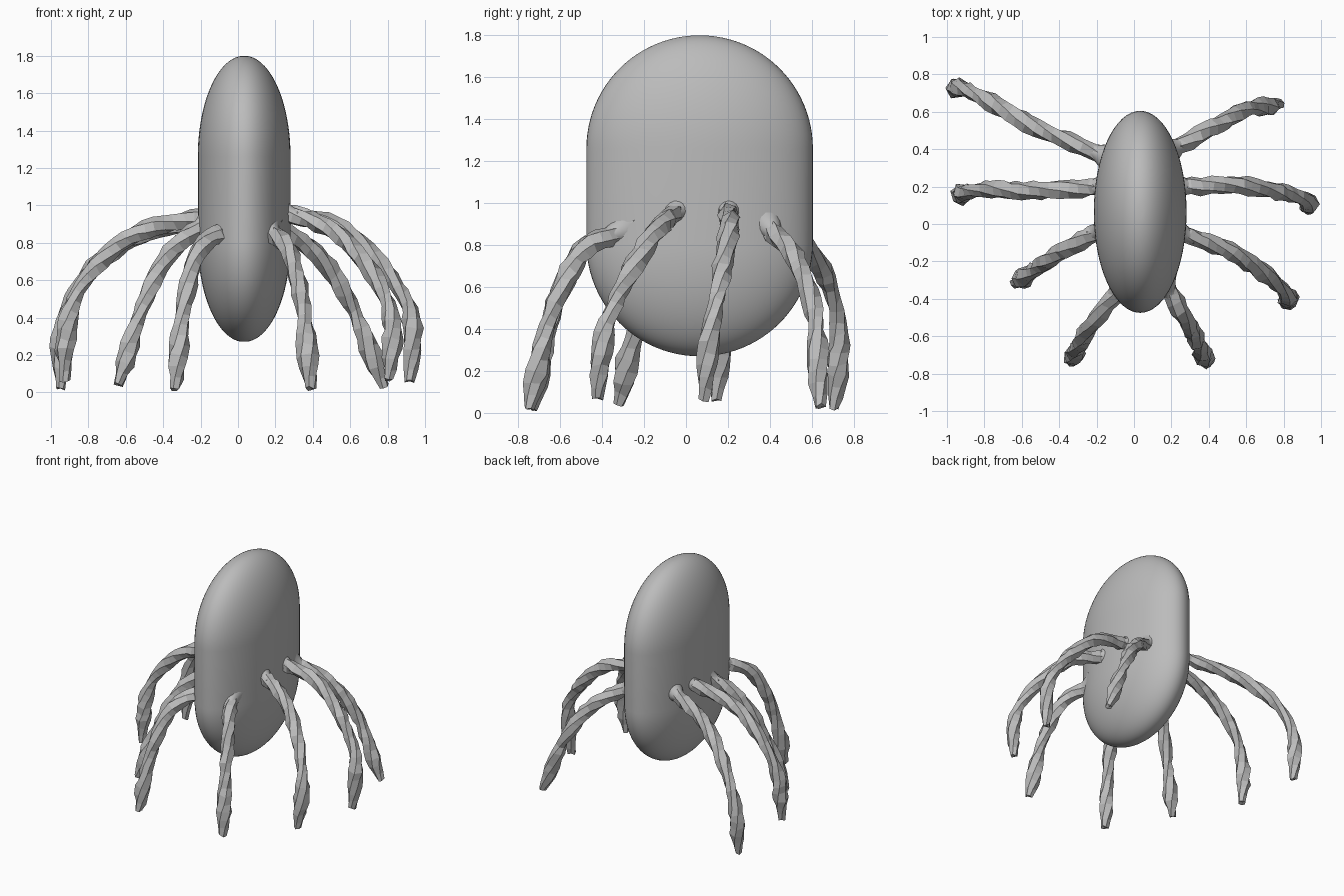
import bpy, bmesh, math, random
from mathutils import Vector

if "Cube" in bpy.data.objects:
    bpy.data.objects.remove(bpy.data.objects["Cube"])

random.seed(4)
grey = bpy.data.materials.new("plain grey")
grey.diffuse_color = (0.5, 0.5, 0.5, 1)
grey.use_nodes = True
grey.node_tree.nodes["Principled BSDF"].inputs["Base Color"].default_value = grey.diffuse_color

CENTRE = Vector((0.033, 0.065, 0))
RX, RY = 0.248, 0.54


def finish(name, bm):
    bmesh.ops.recalc_face_normals(bm, faces=bm.faces)
    me = bpy.data.meshes.new(name)
    bm.to_mesh(me)
    bm.free()
    me.materials.append(grey)
    ob = bpy.data.objects.new(name, me)
    bpy.context.collection.objects.link(ob)
    return ob


def loft(bm, rings):
    """Join vertex rings into a tube and close both ends with fans."""
    n = len(rings[0])
    for a, b in zip(rings, rings[1:]):
        for i in range(n):
            bm.faces.new((a[i], a[(i + 1) % n], b[(i + 1) % n], b[i]))
    for ring in (rings[0], rings[-1]):
        c = bm.verts.new(sum((v.co for v in ring), Vector()) / n)
        for i in range(n):
            bm.faces.new((ring[i], ring[(i + 1) % n], c))


# Body: a flattened capsule, straight between two rounded ends
def make_body():
    bm = bmesh.new()
    rings = []
    for i in range(1, 48):
        a = math.pi * (i / 48 - 0.5)
        z = (0.81 if i <= 24 else 1.26) + 0.54 * math.sin(a)
        for level in ([z, 1.26] if i == 24 else [z]):
            rings.append([bm.verts.new(CENTRE + Vector((RX * math.cos(a) * math.cos(t),
                                                        RY * math.cos(a) * math.sin(t), level)))
                          for t in (math.tau * k / 64 for k in range(64))])
    loft(bm, rings)
    finish("body", bm).data.shade_smooth()


def spline(pts):
    """Smooth path through the points, with even spacing."""
    p = [Vector(q) for q in pts]
    p = [2 * p[0] - p[1]] + p + [2 * p[-1] - p[-2]]
    out = []
    for i in range(1, len(p) - 2):
        a, b, c, d = p[i - 1:i + 3]
        steps = max(3, round((c - b).length / 0.055))
        for s in range(steps):
            t = s / steps
            out.append(0.5 * (2 * b + (c - a) * t + (2 * a - 5 * b + 4 * c - d) * t * t
                              + (3 * b - a - 3 * c + d) * t ** 3))
    return out + [p[-2]]


def tube(bm, path, radii, sides, twist, jitter):
    """Sweep a slightly irregular polygon along a path."""
    rings = []
    normal = Vector((0, 0, 1))
    for i, p in enumerate(path):
        d = (path[min(i + 1, len(path) - 1)] - path[max(i - 1, 0)]).normalized()
        normal = (normal - d * normal.dot(d)).normalized()
        side = d.cross(normal)
        ring = []
        for k in range(sides):
            a = math.tau * k / sides + twist * i
            r = radii[i] * (1 + random.uniform(-jitter, jitter))
            ring.append(bm.verts.new(p + r * (normal * math.cos(a) + side * math.sin(a))
                                     + d * random.uniform(-jitter, jitter) * 0.06))
        rings.append(ring)
    loft(bm, rings)


def thickness(t):
    """Thin at the knee, thick at thigh and shin, tapering to the tip."""
    r = 0.049 - 0.011 * math.exp(-((t - 0.62) / 0.08) ** 2)
    r += 0.006 * math.exp(-((t - 0.83) / 0.1) ** 2)
    return r - 0.023 * max(0, (t - 0.88) / 0.12)


def make_leg(name, pts):
    bm = bmesh.new()
    path = spline(pts)
    n = len(path) - 1
    tube(bm, path, [thickness(i / n) for i in range(n + 1)], 6, 0.22, 0.17)
    finish(name, bm)
    # Hip: smooth flare blending the leg into the body
    bm = bmesh.new()
    d = (path[2] - path[0]).normalized()
    base = [path[0] + d * (0.02 * i - 0.06) for i in range(8)]
    tube(bm, base, [0.036 + 0.075 * (1 - i / 7) ** 2 for i in range(8)], 16, 0, 0)
    finish(name + "_hip", bm).data.shade_smooth()


# Leg paths: hip, thigh, knee, foot
LEGS = {
    "right_leg_1": [(0.17, -0.33, 0.86), (0.27, -0.5, 0.76),
                    (0.345, -0.645, 0.46), (0.39, -0.745, 0.02)],
    "right_leg_2": [(0.25, -0.05, 0.96), (0.52, -0.15, 0.86),
                    (0.74, -0.3, 0.6), (0.825, -0.39, 0.38), (0.81, -0.42, 0.07)],
    "right_leg_3": [(0.25, 0.2, 0.96), (0.57, 0.205, 0.87),
                    (0.82, 0.16, 0.61), (0.93, 0.12, 0.39), (0.92, 0.085, 0.06)],
    "right_leg_4": [(0.21, 0.4, 0.88), (0.42, 0.515, 0.74),
                    (0.6, 0.61, 0.48), (0.78, 0.64, 0.03)],
    "left_leg_1": [(-0.08, -0.35, 0.86), (-0.21, -0.51, 0.76),
                   (-0.29, -0.64, 0.46), (-0.335, -0.735, 0.02)],
    "left_leg_2": [(-0.17, -0.03, 0.91), (-0.36, -0.13, 0.75),
                   (-0.51, -0.23, 0.46), (-0.64, -0.32, 0.04)],
    "left_leg_3": [(-0.18, 0.2, 0.94), (-0.54, 0.18, 0.85),
                   (-0.8, 0.185, 0.63), (-0.91, 0.165, 0.38), (-0.925, 0.145, 0.06)],
    "left_leg_4": [(-0.17, 0.37, 0.92), (-0.52, 0.515, 0.84),
                   (-0.8, 0.67, 0.64), (-0.93, 0.73, 0.38), (-0.95, 0.705, 0.02)],
}

make_body()
for leg, points in LEGS.items():
    make_leg(leg, points)
